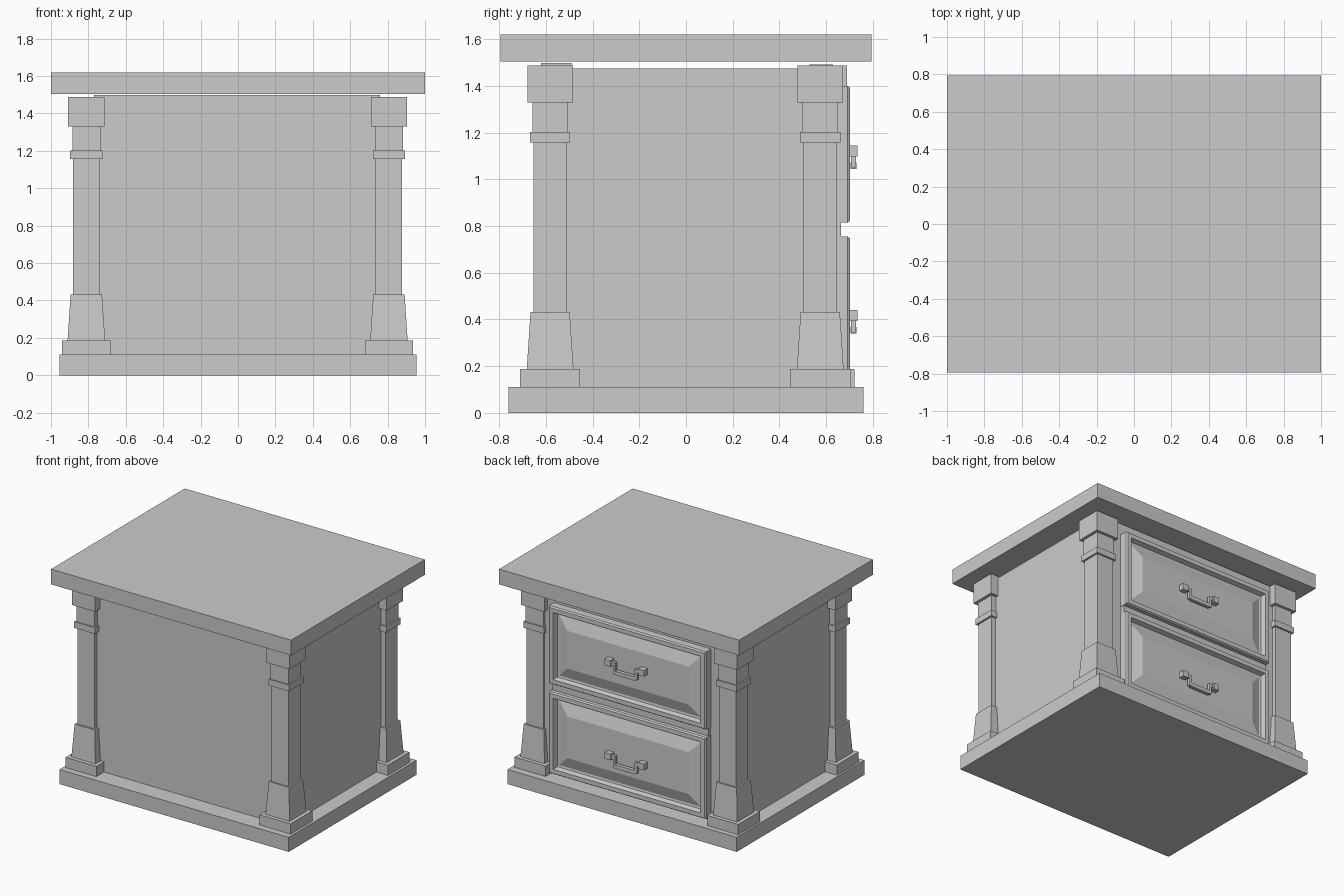
import bpy, bmesh

if "Cube" in bpy.data.objects:
    bpy.data.objects.remove(bpy.data.objects["Cube"])


def finish(name, bm):
    bmesh.ops.recalc_face_normals(bm, faces=bm.faces)
    me = bpy.data.meshes.new(name)
    bm.to_mesh(me)
    bm.free()
    ob = bpy.data.objects.new(name, me)
    bpy.context.collection.objects.link(ob)
    return ob


def box(name, x0, x1, y0, y1, z0, z1):
    bm = bmesh.new()
    bmesh.ops.create_cube(bm, size=1)
    for v in bm.verts:
        v.co = ((x0 + x1) / 2 + v.co.x * (x1 - x0),
                (y0 + y1) / 2 + v.co.y * (y1 - y0),
                (z0 + z1) / 2 + v.co.z * (z1 - z0))
    return finish(name, bm)


def loft(name, rings):
    """Skin a series of four-cornered rings and cap both ends."""
    bm = bmesh.new()
    loops = [[bm.verts.new(p) for p in r] for r in rings]
    for a, b in zip(loops, loops[1:]):
        for i in range(4):
            j = (i + 1) % 4
            bm.faces.new((a[i], a[j], b[j], b[i]))
    bm.faces.new(loops[0])
    bm.faces.new(loops[-1])
    return finish(name, bm)


# Slabs and carcass
box("base_slab", -0.955, 0.955, -0.76, 0.76, 0, 0.11)
box("top_slab", -1, 1, -0.795, 0.795, 1.505, 1.62)
box("cabinet_body", -0.84, 0.84, -0.62, 0.635, 0.11, 1.475)
box("front_top_rail", -0.77, 0.76, -0.62, -0.49, 1.475, 1.499)
box("back_top_rail", -0.77, 0.76, 0.53, 0.63, 1.475, 1.493)
box("drawer_divider", -0.65, 0.65, 0.63, 0.663, 0.755, 0.815)

# Square corner columns: (half width, height) profile
PROFILE = [(0.129, 0.11), (0.129, 0.187), (0.1, 0.187), (0.084, 0.432),
           (0.071, 0.432), (0.071, 1.157), (0.086, 1.157), (0.086, 1.203),
           (0.075, 1.203), (0.075, 1.33), (0.097, 1.33), (0.097, 1.487)]
COLUMNS = [("front_left_column", -0.811, -0.582), ("front_right_column", 0.807, -0.582),
           ("back_left_column", -0.811, 0.592), ("back_right_column", 0.807, 0.575)]
for name, cx, cy in COLUMNS:
    loft(name, [[(cx + sx * w, cy + sy * w, z)
                 for sx, sy in ((-1, -1), (1, -1), (1, 1), (-1, 1))] for w, z in PROFILE])

# Drawer front section: (inset from edge, y)
SECTION = [(0, 0.62), (0, 0.692), (0.008, 0.703), (0.04, 0.703), (0.05, 0.668),
           (0.065, 0.665), (0.15, 0.693)]
for label, z0, z1, hz in (("upper", 0.815, 1.40, 1.12), ("lower", 0.14, 0.755, 0.415)):
    loft(label + "_drawer_front",
         [[(-0.655 + i, y, z0 + i), (0.655 - i, y, z0 + i),
           (0.655 - i, y, z1 - i), (-0.655 + i, y, z1 - i)] for i, y in SECTION])
    # Drop handle: two mounts, two arms and a grip
    for side, s in (("left", -1), ("right", 1)):
        a, b = sorted((s * 0.115, s * 0.165))
        box(f"{label}_handle_{side}_mount", a, b, 0.69, 0.735, hz - 0.022, hz + 0.025)
        a, b = sorted((s * 0.088, s * 0.12))
        box(f"{label}_handle_{side}_pin", a, b, 0.706, 0.728, hz - 0.012, hz + 0.012)
        a, b = sorted((s * 0.08, s * 0.1))
        box(f"{label}_handle_{side}_arm", a, b, 0.706, 0.728, hz - 0.07, hz + 0.012)
    box(label + "_handle_grip", -0.085, 0.085, 0.704, 0.731, hz - 0.075, hz - 0.047)
